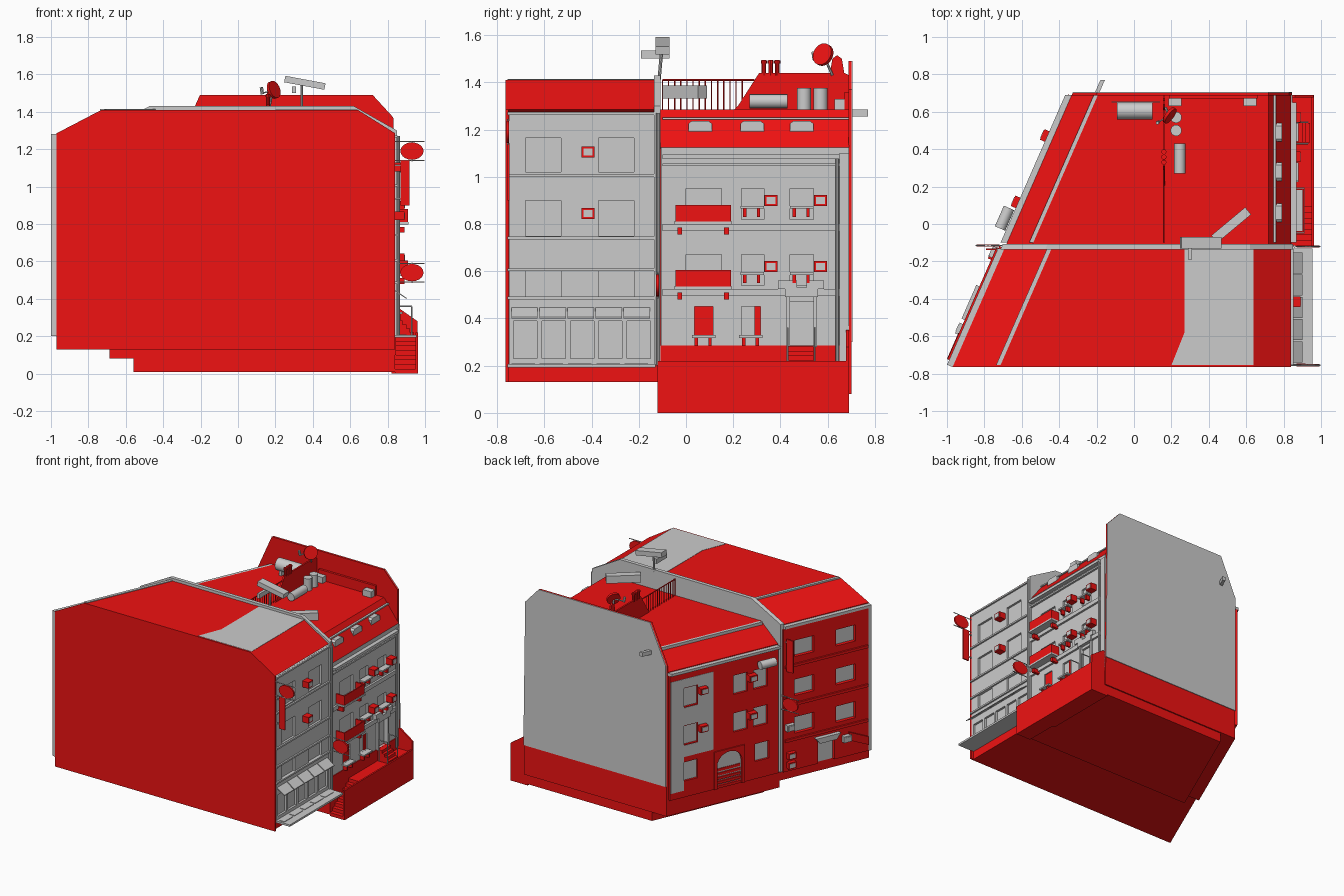
import bpy, bmesh, math
from mathutils import Vector

if "Cube" in bpy.data.objects:
    bpy.data.objects.remove(bpy.data.objects["Cube"])

RED = bpy.data.materials.new("red_paint")
RED.diffuse_color = (0.87, 0.006, 0.006, 1)
RED.use_nodes = True
RED.node_tree.nodes["Principled BSDF"].inputs["Base Color"].default_value = RED.diffuse_color

def xl(y):                       # slanted left boundary of the block
    return -0.97 + 0.438 * (y + 0.765)

def street(s, z, d):             # facade frames: s along y, d outwards
    return (0.82 + d, s, z)

def rear(s, z, d):
    return (xl(s) - 0.916 * d, s + 0.401 * d, z)

# ---- pieces are pairs of matching rings ----
def box(x0, x1, y0, y1, z0, z1):
    q = [(x0, y0), (x1, y0), (x1, y1), (x0, y1)]
    return [(x, y, z0) for x, y in q], [(x, y, z1) for x, y in q]

def fpoly(F, pts, d0, d1):
    return [F(s, z, d0) for s, z in pts], [F(s, z, d1) for s, z in pts]

def fbox(F, s0, s1, z0, z1, d0, d1):
    return fpoly(F, [(s0, z0), (s1, z0), (s1, z1), (s0, z1)], d0, d1)

def tube(p, q, r, n=16, squash=1.0):
    p, q = Vector(p), Vector(q)
    rot = (q - p).to_track_quat('Z', 'Y')
    c = [rot @ Vector((r * math.cos(2 * math.pi * i / n), r * math.sin(2 * math.pi * i / n), 0)) for i in range(n)]
    for v in c:
        v.z *= squash
    return [p + v for v in c], [q + v for v in c]

def loft(prof, y0, y1):          # 'L' points follow the slanted boundary
    ring = lambda y: [((xl(y) if k == 'L' else 0) + x, y, z) for k, x, z in prof]
    return ring(y0), ring(y1)

def build(name, pieces, mat=None, smooth=False):
    bm = bmesh.new()
    for a, b in pieces:
        va, vb = [bm.verts.new(p) for p in a], [bm.verts.new(p) for p in b]
        n = len(a)
        bm.faces.new(va[::-1])
        bm.faces.new(vb)
        for i in range(n):
            bm.faces.new((va[i], va[(i + 1) % n], vb[(i + 1) % n], vb[i]))
    bmesh.ops.recalc_face_normals(bm, faces=bm.faces)
    return finish(name, bm, mat, smooth)

def finish(name, bm, mat, smooth=False):
    me = bpy.data.meshes.new(name)
    bm.to_mesh(me)
    bm.free()
    ob = bpy.data.objects.new(name, me)
    bpy.context.collection.objects.link(ob)
    if mat:
        me.materials.append(mat)
    if smooth:
        bpy.ops.object.select_all(action='DESELECT')
        ob.select_set(True)
        bpy.context.view_layer.objects.active = ob
        bpy.ops.object.shade_smooth_by_angle()
    return ob

def facade(name, F, s0, s1, z0, z1, holes, depth, mat=None):
    S = sorted({s0, s1, *[v for h in holes for v in h[:2]]})
    Z = sorted({z0, z1, *[v for h in holes for v in h[2:]]})
    bm = bmesh.new()
    for a, b in zip(S, S[1:]):
        for c, e in zip(Z, Z[1:]):
            m, n = (a + b) / 2, (c + e) / 2
            if not any(h[0] < m < h[1] and h[2] < n < h[3] for h in holes):
                bm.faces.new([bm.verts.new(F(s, z, depth / 2)) for s, z in ((a, c), (b, c), (b, e), (a, e))])
    bmesh.ops.remove_doubles(bm, verts=bm.verts, dist=1e-5)
    bmesh.ops.recalc_face_normals(bm, faces=bm.faces)
    mod = finish(name, bm, mat).modifiers.new("thickness", 'SOLIDIFY')
    mod.thickness, mod.offset = depth, 0
    build(name + "_window_panes", [fbox(F, *h, 0, 0.004) for h in holes])

def air_units(name, F, spots, w=0.028, d0=0.02, mat=RED):
    build(name, [fbox(F, s - w, s + w, z - 0.023, z + 0.023, d0, d0 + 0.05) for s, z in spots], mat)
    build(name + "_grilles", [fbox(F, s - w * .7, s + w * .7, z - 0.015, z + 0.015, d0 + 0.05, d0 + 0.053) for s, z in spots])

# ---- main volumes ----
A = [('L', 0, .13), ('L', 0, 1.285), ('L', .24, 1.41), ('R', .64, 1.41), ('R', .84, 1.285), ('R', .82, 1.27), ('R', .82, .13)]
build("front_house", [loft(A, -.765, -.12)], RED)
build("front_gable_edge", [box(.82, .84, -.765, -.752, .13, 1.285)], RED)
B = [('L', 0, .08), ('L', 0, 1.15), ('L', .14, 1.285), ('R', .72, 1.285), ('R', .84, 1.125), ('R', .82, 1.12), ('R', .82, .08)]
build("back_house", [loft(B, -.12, .69)], RED)
patch = [(.27, -.13), (.27, -.58), (.2, -.755), (.64, -.755), (.64, -.13)]
build("roof_patch", [([(x, y, 1.405) for x, y in patch], [(x, y, 1.412) for x, y in patch])])
build("party_wall", [loft([('L', -.02, .2), ('L', -.02, 1.3), ('L', .22, 1.43), ('R', .62, 1.43), ('R', .85, 1.3), ('R', .85, .2)], -.135, -.108)])
E = [('L', 0, 1.2), ('L', .13, 1.49), ('R', .72, 1.49), ('R', .83, 1.37)]
build("end_wall", [loft([('L', 0, .08)] + E + [('R', .845, .08)], .688, .70)], RED)
build("end_wall_render", [loft([('L', 0, .3)] + E + [('R', .845, .3)], .70, .705)])
build("ridge_bars", [loft([('L', o - .012, z), ('L', o + .012, z), ('L', o + .012, z + .03), ('L', o - .012, z + .03)], a, b)
                     for o, z, a, b in ((.24, 1.385, -.755, -.13), (.13, 1.255, -.1, .77))])
build("rear_gutters", [loft([('L', -.035, z), ('L', 0, z), ('L', 0, z + .02), ('L', -.035, z + .02)], a, b)
                       for z, a, b in ((1.26, -.75, -.13), (1.125, -.1, .69))])
# ---- plinth, area steps and terrace ----
build("foundation", [loft([('L', .13, .01), ('L', .13, .1), ('R', .84, .1), ('R', .84, .01)], -.12, .69)], RED)
build("terrace", [box(.82, .95, .12, .69, 0, .2), box(.95, .962, -.12, .69, 0, .22), box(.82, .845, -.12, .66, .1, .285)], RED)
build("area_steps", [box(.84, .95, -.12 + i * .03, .12, 0 if i == 0 else .025 * i, .025 * (i + 1)) for i in range(8)], RED)
wing = [(.82, 0), (.96, 0), (.96, .28), (.86, .35), (.82, .35)]
build("terrace_end_wall", [([(x, .677, z) for x, z in wing], [(x, .69, z) for x, z in wing])], RED)
build("door_steps", [box(.84, .94 - i * .02, .435, .54, .2 + .021 * i, .221 + .021 * i) for i in range(4)], RED)
build("door_handrails", [tube((x, s, .2), (x, s, .36), .004, 6) for s in (.43, .545) for x in (.86, .93)] +
      [tube((.86, s, .36), (.93, s, .36), .004, 6) for s in (.43, .545)])
build("front_ledge", [box(.82, .955, -.755, -.13, .192, .206)])
build("ledge_joints", [box(.86, .9, y, y + .1, .206, .21) for y in (-.74, -.62, -.5, -.38, -.26)])

# ---- street facade, front house ----
cols = ((-.68, -.53), (-.37, -.22))
holes = [(a, b, z, z + h) for a, b in cols for z, h in ((1.02, .145), (.75, .15), (.49, .115))]
holes += [(-.73 + .12 * i, -.63 + .12 * i, .23, .39) for i in range(5)]
facade("front_house_street_facade", street, -.75, -.135, .2, 1.275, holes, .02)
build("front_house_bands", [fbox(street, -.755, -.135, z, z + .012, .02, .032) for z in (1.0, .735, .6, .48, 1.262)])
build("shop_awnings", [([(.84, y, .44), (.9, y, .40), (.9, y, .406), (.84, y, .447)],
                        [(.84, y + .112, .44), (.9, y + .112, .40), (.9, y + .112, .406), (.84, y + .112, .447)])
                       for y in [-.74 + .119 * i for i in range(5)]])
air_units("front_house_air_units", street, [(-.415, 1.105), (-.415, .845)])
# ---- hanging signs ----
def disc_sign(name, x, y, z, wall, r=.062):
    build(name, [tube((x, y - .006, z), (x, y + .006, z), r, 20, .75)], RED, True)
    build(name + "_brackets", [tube((wall, y, z + o), (x + (x - wall) * .75, y, z + o), .003, 6) for o in (-.05, .05)] +
          [tube((x, y, z - .055), (x, y, z + .055), .003, 6)])
disc_sign("upper_disc_sign", .93, -.755, 1.19, .84)
disc_sign("lower_disc_sign", .93, -.12, .54, .84)
disc_sign("rear_disc_sign", -.78, -.115, .72, -.69)
build("blade_signs", [box(.868, .916, -.757, -.747, .9, 1.14), box(-.79, -.735, -.14, -.13, .95, 1.19)], RED)
build("blade_brackets", [box(.84, .87, -.755, -.749, z, z + .008) for z in (.93, 1.11)] +
      [box(-.74, -.68, -.138, -.132, z, z + .008) for z in (.98, 1.16)])

# ---- street facade, back house ----
holes = [(a, b, z, z + h) for z, h in ((.82, .13), (.54, .13)) for a, b in ((0, .15), (.235, .33), (.44, .54))]
holes += [(.035, .115, .33, .45), (.235, .315, .33, .45), (.44, .54, .285, .47)]
facade("back_house_street_facade", street, -.105, .69, .28, 1.125, holes, .02)
build("ground_shutters", [fbox(street, .035, .115, .33, .45, .005, .012), fbox(street, .29, .315, .33, .45, .005, .012)], RED)
build("back_house_bands", [fbox(street, -.1, .65, z, z + h, .02, .02 + d) for z, h, d in
      ((1.075, .02, .03), (1.045, .012, .015), (.77, .03, .015), (.495, .03, .015))])
build("corner_pilaster", [fbox(street, .65, .69, .22, 1.1, .02, .028)])
build("drain_pipes", [tube((.855, .64, .22), (.855, .64, 1.08), .007, 8), tube((.858, -.12, .2), (.858, -.12, 1.27), .008, 8)])
build("balconies", [fbox(street, -.045, .19, z, z + .07, .08, .088) for z in (.81, .535)] +
      [fbox(street, s, s + .008, z, z + .07, .02, .08) for z in (.81, .535) for s in (-.045, .182)] +
      [fbox(street, s, s + .02, z, z + .03, .02, .07) for z in (.755, .48) for s in (-.037, .162)], RED)
build("balcony_floors", [fbox(street, -.05, .195, z, z + .013, .02, .092) for z in (.797, .522)])
spots = [(a, z) for z in (.865, .585) for a in (.23, .44)] + [(.025, .318), (.225, .318)]
build("window_sills", [fbox(street, a, a + .1, z, z + .011, .015, .06) for a, z in spots])
build("sill_brackets", [fbox(street, a + o, a + o + .014, z - .035, z, .02, .05) for a, z in spots for o in (.012, .07)], RED)
air_units("back_house_air_units", street, [(s, z) for s in (.36, .57) for z in (.9, .62)])
build("door_surround", [fbox(street, .425, .44, .28, .49, .02, .035), fbox(street, .54, .555, .28, .49, .02, .035),
      fpoly(street, [(.42, .49), (.56, .49), (.56, .525), (.585, .525), (.585, .56), (.51, .56), (.51, .53), (.47, .53),
                     (.47, .56), (.39, .56), (.39, .525), (.42, .525)], .02, .045)])
build("dormers", [fpoly(street, [(s - .05, 1.19), (s - .035, 1.18), (s + .035, 1.18), (s + .05, 1.19), (s + .05, 1.225),
      (s + .035, 1.237), (s - .035, 1.237), (s - .05, 1.225)], -.09, -.045 + .015) for s in (.06, .28, .49)])
build("roof_trim", [box(.745, .76, -.1, .69, 1.243, 1.252)])

# ---- rear facade, front house ----
holes = [(a, a + .14, z, z + .12) for a in (-.35, -.65) for z in (1.04, .75, .47)] + [(-.5, -.38, .2, .37)]
facade("front_house_rear_facade", rear, -.745, -.13, .2, 1.26, holes, .03, RED)
build("rear_corner_strip", [fbox(rear, -.765, -.745, .2, 1.28, 0, .032)])
build("front_house_rear_bands", [fbox(rear, -.74, -.14, z, z + .02, .03, .042) for z in (.97, .68, .42)], RED)
build("rear_shop_canopy", [fpoly(rear, [(-.53, .4), (-.35, .4), (-.38, .36), (-.5, .36)], .03, .06)])
air_units("front_house_rear_units", rear, [(-.18, .32), (-.18, .25)], d0=.01)
air_units("front_house_rear_vents", rear, [(-.58, .34), (-.17, .53)], d0=.01, mat=None)
build("rear_tilted_sign", [fpoly(rear, [(-.74, .25), (-.6, .32), (-.6, .38), (-.74, .31)], .02, .045)], RED)

# ---- rear facade, back house ----
holes = [(s - .05, s + .05, z - .07, z + .07) for s in (.535, .175, .03) for z in (.94, .66)]
holes += [(.485, .585, .32, .46), (-.03, .07, .33, .46), (.157, .357, .2, .47)]
facade("back_house_rear_facade", rear, -.1, .685, .2, 1.125, holes, .02, RED)
build("rear_grey_render", [fbox(rear, a, b, c, d, .018, .022) for a, b, c, d in
      ((.37, .484, .5, 1.08), (.586, .68, .25, 1.08), (.484, .586, .735, .865), (.484, .586, .5, .585), (.484, .586, 1.015, 1.08))])
arch = [(.257 + .09 * math.cos(math.pi * i / 12), .37 + .09 * math.sin(math.pi * i / 12)) for i in range(13)]
build("rear_arched_portal", [fpoly(rear, [(.167, .2), (.147, .2), (.147, .48), (.367, .48), (.367, .2), (.347, .2)] + arch, .01, .028)], RED)
build("portal_steps", [fbox(rear, .17, .344, .2 + .03 * i, .22 + .03 * i, .004, .02 - .003 * i) for i in range(5)], RED)
air_units("back_house_rear_units", rear, [(s, z) for s in (.455, .1) for z in (.97, .69)], d0=.01)
build("rear_heater", [tube(rear(-.05, 1.06, .065), rear(.06, 1.06, .065), .03)], None, True)

# ---- roof terrace ----
side = [(.2, 1.28), (.22, 1.3), (.31, 1.44), (.61, 1.44), (.62, 1.5), (.64, 1.515), (.66, 1.5), (.67, 1.44), (.69, 1.43), (.69, 1.28)]
build("terrace_divider", [([(.155, *p) for p in side], [(.167, *p) for p in side])], RED)
build("terrace_railing", [tube((.16, -.1 + .026 * i, 1.28), (.16, -.1 + .026 * i, 1.41), .003, 6) for i in range(14)] +
      [tube((.16, -.1, 1.41), (.16, .29, 1.41), .004, 6)], RED)
build("chimney_pots", [tube((.16, y, 1.43), (.16, y, 1.495), .01, 10) for y in (.33, .358, .386)] +
      [tube((.16, y, 1.48), (.16, y, 1.492), .014, 10) for y in (.33, .358, .386)], RED, True)
build("water_tanks", [tube((.225, y, 1.28), (.225, y, 1.375), .03) for y in (.5, .57)] +
      [tube((.245, .27, 1.32), (.245, .43, 1.32), .03), tube((-.09, .605, 1.35), (.1, .605, 1.35), .045)], None, True)
build("tank_stands", [box(x - .01, x + .01, .57, .64, 1.28, 1.32) for x in (-.05, .06)] + [box(-.12, .14, .65, .656, 1.3, 1.306)])
build("vent_boxes", [box(x - .035, x + .035, .63, .672, 1.28, 1.33) for x in (.22, .62)])
build("vent_rail", [box(.19, .66, .672, .69, 1.28, 1.36)], RED)
build("satellite_dish", [tube((.185, .585, 1.515), (.197, .576, 1.52), .048, 20)], RED, True)
build("dish_mount", [tube((.17, .62, 1.43), (.185, .585, 1.51), .006, 8), tube((.19, .58, 1.515), (.13, .545, 1.5), .004, 6),
                     tube((.13, .545, 1.495), (.125, .54, 1.53), .009, 8)])
def plank(name, p, q, w, t):     # flat bar between two points
    ob = build(name, [box(-(q - p).length / 2, (q - p).length / 2, -w / 2, w / 2, -t / 2, t / 2)])
    ob.location, ob.rotation_euler = (p + q) / 2, (q - p).to_track_quat('X', 'Z').to_euler()
plank("antenna_panel", Vector((.25, -.1, 1.575)), Vector((.465, -.1, 1.535)), .06, .035)
plank("leaning_board", Vector((.43, -.08, 1.36)), Vector((.61, .07, 1.36)), .05, .055)
build("antenna_mast", [tube((.34, -.115, 1.4), (.34, -.1, 1.57), .007, 8), box(.29, .31, -.19, -.07, 1.5, 1.535)])
